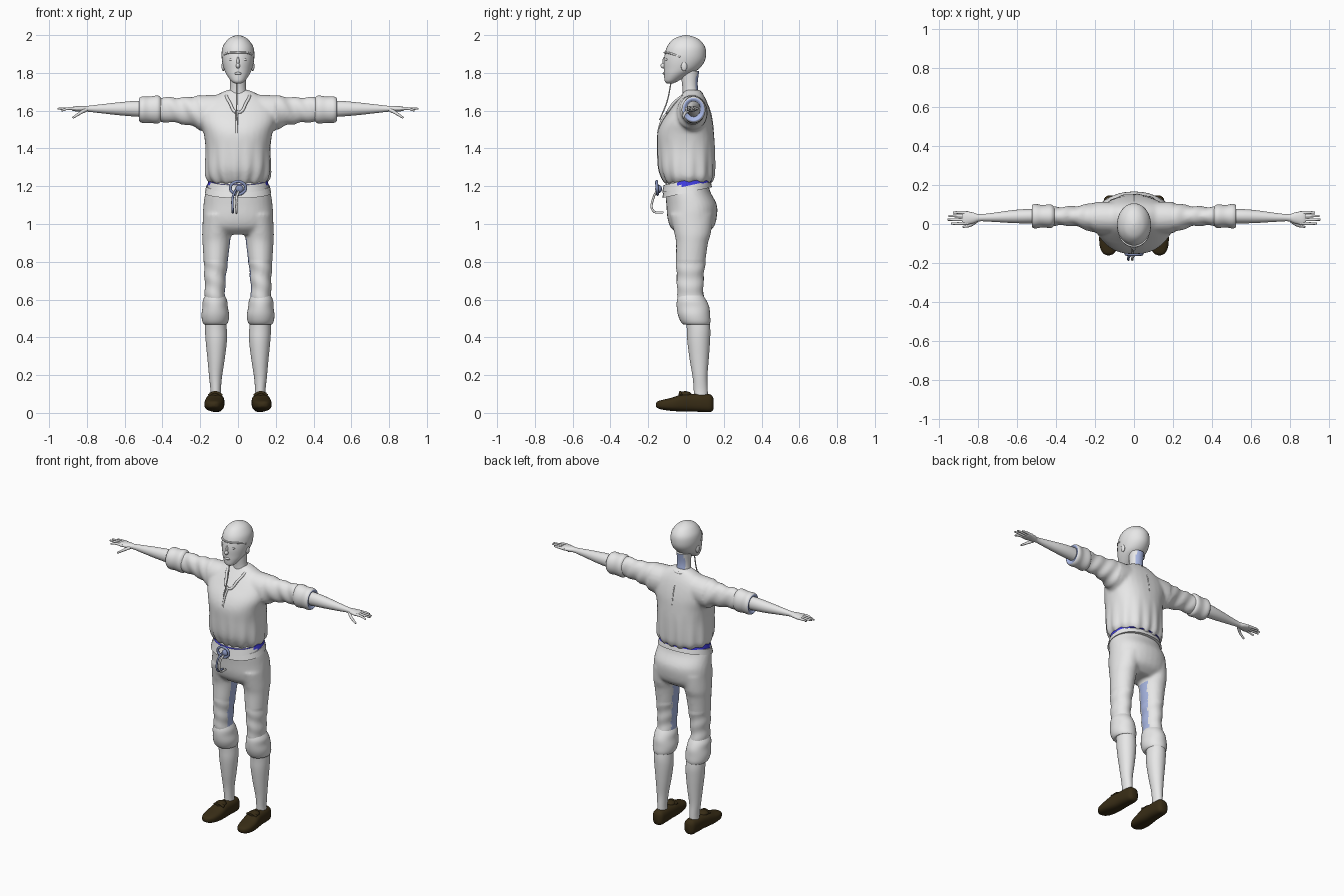
import bpy, bmesh, math
from mathutils import Vector, Matrix

cube = bpy.data.objects.get("Cube")
if cube:
    bpy.data.objects.remove(cube, do_unlink=True)


def material(name, rgb):
    m = bpy.data.materials.new(name)
    m.use_nodes = True
    m.diffuse_color = (*rgb, 1)
    node = next(n for n in m.node_tree.nodes if n.type == 'BSDF_PRINCIPLED')
    node.inputs["Base Color"].default_value = (*rgb, 1)
    return m


GREY = material("light_grey", (.8, .8, .8))
BROWN = material("dark_brown", (.04, .026, .008))
BLUE = material("strong_blue", (.05, .045, .75))
PALE = material("pale_blue", (.4, .48, .78))
STEEL = material("blue_grey", (.24, .29, .5))


def catmull(rows, steps):
    """Smoothly interpolated copies of the rows of a profile."""
    rows = [Vector(r) for r in rows]
    out = []
    for i in range(len(rows) - 1):
        a, b, c, d = rows[max(i - 1, 0)], rows[i], rows[i + 1], rows[min(i + 2, len(rows) - 1)]
        for k in range(steps):
            t = k / steps
            out.append(b + (c - a) * (t / 2) + (a * 2 - b * 5 + c * 4 - d) * (t * t / 2)
                       + (b * 3 - a - c * 3 + d) * (t ** 3 / 2))
    return out + [rows[-1]]


def add_loft(bm, rows, axis='z', power=2.0, segs=32, steps=4):
    """Rows: position on the axis, centre of both other axes, both radii."""
    rings = []
    for p, cu, cv, ru, rv in catmull(rows, steps):
        ring = []
        for i in range(segs):
            a = 2 * math.pi * i / segs
            c, s = math.cos(a), math.sin(a)
            u = cu + ru * math.copysign(abs(c) ** (2 / power), c)
            v = cv + rv * math.copysign(abs(s) ** (2 / power), s)
            ring.append(bm.verts.new({'x': (p, u, v), 'y': (u, p, v), 'z': (u, v, p)}[axis]))
        rings.append(ring)
    faces = [bm.faces.new((r[i], r[(i + 1) % segs], q[(i + 1) % segs], q[i]))
             for r, q in zip(rings, rings[1:]) for i in range(segs)]
    faces += [bm.faces.new(rings[0]), bm.faces.new(rings[-1])]
    bmesh.ops.recalc_face_normals(bm, faces=faces)


def finish(name, bm_or_mesh, mats, mirror=False, angle=50):
    mesh = bm_or_mesh
    if isinstance(mesh, bmesh.types.BMesh):
        mesh = bpy.data.meshes.new(name)
        bm_or_mesh.to_mesh(mesh)
        bm_or_mesh.free()
    ob = bpy.data.objects.new(name, mesh)
    bpy.context.collection.objects.link(ob)
    mesh.materials.clear()
    for m in mats:
        mesh.materials.append(m)
    bpy.ops.object.select_all(action='DESELECT')
    ob.select_set(True)
    bpy.context.view_layer.objects.active = ob
    bpy.ops.object.shade_smooth_by_angle(angle=math.radians(angle))
    if mirror:
        ob.modifiers.new("mirror", 'MIRROR')
    return ob


def loft(name, rows, mats, axis='z', power=2.0, mirror=False):
    bm = bmesh.new()
    add_loft(bm, rows, axis, power)
    return finish(name, bm, mats, mirror)


def baked(ob):
    """Mesh of an object with its modifiers; the object is removed."""
    bpy.context.view_layer.update()
    mesh = bpy.data.meshes.new_from_object(ob.evaluated_get(bpy.context.evaluated_depsgraph_get()))
    bpy.data.objects.remove(ob, do_unlink=True)
    return mesh


def cloth(name, parts, mats, fold=None):
    """Fuse overlapping lofts into one garment."""
    bm = bmesh.new()
    for rows, axis, power in parts:
        add_loft(bm, rows, axis, power)
        if axis == 'x' or rows[0][1]:
            add_loft(bm, [(-r[0], *r[1:]) if axis == 'x' else (r[0], -r[1], *r[2:]) for r in rows], axis, power)
    ob = finish(name, bm, mats)
    mod = ob.modifiers.new("fuse", 'REMESH')
    mod.mode, mod.voxel_size = 'VOXEL', .01
    mod = ob.modifiers.new("soften", 'SMOOTH')
    mod.factor, mod.iterations = .5, 5
    mesh = baked(ob)
    if fold:
        for v, n in [(v, v.normal.copy()) for v in mesh.vertices]:
            v.co += n * fold(v.co)
    return finish(name, mesh, mats, angle=180)


def tube(name, points, radius, mat, mirror=False, closed=False, tip=1.0):
    cu = bpy.data.curves.new(name, 'CURVE')
    cu.dimensions, cu.bevel_depth, cu.bevel_resolution = '3D', radius, 3
    cu.resolution_u, cu.use_fill_caps = 6, True
    sp = cu.splines.new('BEZIER')
    sp.bezier_points.add(len(points) - 1)
    sp.use_cyclic_u = closed
    for i, (bp, p) in enumerate(zip(sp.bezier_points, points)):
        bp.co, bp.handle_left_type, bp.handle_right_type = p, 'AUTO', 'AUTO'
        bp.radius = 1 + (tip - 1) * i / (len(points) - 1)
    ob = bpy.data.objects.new(name, cu)
    bpy.context.collection.objects.link(ob)
    return finish(name, baked(ob), [mat], mirror)


def ball(name, centre, size, mat, mirror=False):
    bm = bmesh.new()
    bmesh.ops.create_uvsphere(bm, u_segments=20, v_segments=12, radius=1,
                              matrix=Matrix.Translation(centre) @ Matrix.Diagonal((*size, 1)))
    return finish(name, bm, [mat], mirror)


def paint(ob, rule):
    for f in ob.data.polygons:
        f.material_index = int(rule(f.center, f.normal))


# Head and face
loft("head", [(1.745, 0, -.085, .018, .018), (1.757, 0, -.077, .036, .036), (1.79, 0, -.05, .06, .066),
              (1.82, 0, -.025, .074, .092), (1.86, 0, -.01, .084, .108), (1.9, 0, -.003, .087, .109),
              (1.94, 0, 0, .08, .1), (1.975, 0, 0, .056, .072), (1.993, 0, 0, .028, .036),
              (2, 0, 0, .003, .003)], [GREY])
neck = loft("neck", [(1.62, 0, .03, .06, .05), (1.7, 0, .024, .045, .042), (1.75, 0, .02, .042, .042),
                     (1.81, 0, .02, .045, .05)], [GREY, PALE])
paint(neck, lambda c, n: n.y > .75 and c.z > 1.69)
ball("nose", (0, -.119, 1.838), (.011, .016, .014), GREY)
ball("nose_bridge", (0, -.112, 1.86), (.008, .013, .026), GREY)
ball("lips", (0, -.114, 1.797), (.02, .01, .007), GREY)
ball("chin", (0, -.095, 1.76), (.024, .016, .014), GREY)
ball("eyes", (.033, -.1, 1.87), (.014, .009, .007), GREY, True)
ball("ears", (.078, -.01, 1.835), (.009, .016, .026), GREY, True)
tube("brow_edge", [(.082, -.03, 1.885), (.055, -.088, 1.905), (0, -.114, 1.907), (-.055, -.088, 1.905),
                   (-.082, -.03, 1.885)], .005, GREY)

# Blouse with sleeves, gathered at the hem
cloth("blouse", [
    ([(1.215, 0, .01, .145, .12), (1.245, 0, .01, .17, .138), (1.3, 0, .003, .174, .15), (1.4, 0, 0, .172, .153),
      (1.48, 0, -.002, .182, .15), (1.54, 0, .006, .2, .135), (1.6, 0, .02, .2, .107), (1.65, 0, .03, .165, .08),
      (1.69, 0, .035, .1, .054), (1.71, 0, .035, .055, .04)], 'z', 2.3),
    ([(.08, .03, 1.6, .08, .085), (.18, .032, 1.587, .082, .095), (.24, .035, 1.596, .066, .08),
      (.3, .04, 1.6, .052, .07), (.37, .04, 1.605, .048, .066), (.45, .04, 1.605, .05, .066)], 'x', 2)], [GREY],
    lambda c: .004 * math.sin(14 * math.atan2(c.y, c.x)) * max(0, min(1, (1.45 - c.z) * 5))
    + .003 * math.sin(c.x * 75 + c.z * 40) * (abs(c.x) > .2))
cuffs = loft("sleeve_cuffs", [(.405, .04, 1.605, .044, .06), (.425, .04, 1.606, .06, .074),
                              (.47, .04, 1.605, .057, .069), (.505, .04, 1.605, .063, .07),
                              (.523, .04, 1.605, .054, .06), (.515, .04, 1.605, .04, .045)], [GREY, PALE], 'x', mirror=True)
paint(cuffs, lambda c, n: n.x > .75 and c.x > .51)
tube("collar", [(0, .082, 1.69), (.058, .05, 1.697), (.062, -.01, 1.68), (.045, -.06, 1.645), (0, -.098, 1.59),
                (-.045, -.06, 1.645), (-.062, -.01, 1.68), (-.058, .05, 1.697)], .008, GREY, closed=True)
tube("neck_opening", [(-.005, -.094, 1.6), (-.007, -.132, 1.54), (-.008, -.148, 1.48)], .006, GREY)
tube("neck_lace", [(-.006, -.08, 1.745), (-.007, -.1, 1.65), (-.01, -.14, 1.55)], .0035, GREY)
tube("back_seam", [(0, .084, 1.69), (0, .127, 1.6), (0, .145, 1.5)], .003, GREY)

# Arms and hands
loft("forearms", [(.4, .04, 1.605, .035, .042), (.53, .04, 1.61, .037, .042), (.62, .038, 1.61, .033, .035),
                  (.72, .034, 1.61, .023, .024), (.79, .032, 1.61, .018, .016), (.82, .031, 1.61, .027, .016),
                  (.865, .03, 1.61, .036, .013), (.88, .03, 1.609, .03, .008)], [GREY], 'x', mirror=True)
for word, y, end, z in (("index", .002, .935, 1.6), ("middle", .022, .955, 1.61),
                        ("ring", .041, .95, 1.612), ("little", .059, .925, 1.61)):
    tube(word + "_fingers", [(.85, y * .9 + .003, 1.61), (.9, y, 1.611), (end, y, z)], .0095, GREY, True, tip=.55)
tube("thumbs", [(.805, .018, 1.605), (.835, -.005, 1.588), (.875, -.015, 1.562)], .011, GREY, True, tip=.5)

# Trousers with rolled knees
trousers = cloth("trousers", [
    ([(1.225, 0, .005, .15, .112), (1.17, 0, .01, .172, .119), (1.1, 0, .03, .183, .134),
      (1.03, 0, .032, .187, .13), (.98, 0, .032, .18, .112), (.945, 0, .03, .13, .07)], 'z', 2.2),
    ([(1.05, .1, .03, .085, .115), (.95, .113, .035, .077, .097), (.9, .115, .032, .073, .085),
      (.8, .118, .025, .064, .078), (.7, .121, .022, .056, .071), (.62, .122, .024, .054, .07),
      (.53, .122, .04, .056, .07)], 'z', 2)], [GREY, PALE],
    lambda c: .002 * math.sin(c.z * 70 + c.x * 30) * (c.z < .8))
paint(trousers, lambda c, n: .58 < c.z < .92 and n.x * c.x < 0 and abs(n.x) > .93)
loft("knee_rolls", [(.625, .122, .025, .05, .064), (.595, .122, .03, .064, .078), (.56, .121, .037, .067, .086),
                    (.52, .12, .042, .073, .085), (.485, .12, .05, .069, .079), (.468, .12, .056, .058, .068),
                    (.478, .12, .06, .045, .055)], [GREY], mirror=True)

# Waistband and belt, tilted down toward the front
def band(name, low, high, rx, ry, mats):
    ob = loft(name, [(low, 0, .006, rx, ry), (high, 0, .006, rx - .008, ry - .008)], mats, power=2.2)
    for v in ob.data.vertices:
        v.co.z += v.co.y * .22
    return ob


band("waistband", 1.165, 1.2, .176, .132, [GREY])
belt = band("belt", 1.195, 1.232, .164, .132, [GREY, BLUE])
paint(belt, lambda c, n: c.y > -.035)
tube("buckle", [(-.032, -.152, 1.17), (.032, -.152, 1.17), (.032, -.155, 1.212), (-.032, -.155, 1.212)],
     .008, STEEL, closed=True)
ball("buckle_knot", (.008, -.145, 1.185), (.022, .018, .022), STEEL)
for word, x in (("outer", -.028), ("inner", -.008)):
    tube(word + "_belt_tail", [(x + .015, -.15, 1.18), (x, -.172, 1.14), (x, -.174, 1.07), (x, -.12, 1.06)],
         .006, STEEL if x < -.02 else GREY)

# Lower legs and shoes
loft("calves", [(.54, .12, .055, .05, .06), (.45, .117, .066, .057, .062), (.38, .115, .067, .056, .06),
                (.28, .116, .07, .045, .05), (.19, .119, .074, .034, .039), (.12, .118, .078, .028, .037),
                (.06, .118, .08, .03, .036)], [GREY], mirror=True)
loft("shoes", [(-.16, .13, .042, .008, .006), (-.15, .13, .043, .028, .018), (-.12, .129, .043, .045, .027),
               (-.07, .126, .046, .052, .036), (-.02, .122, .053, .05, .046), (.03, .119, .054, .045, .047),
               (.09, .117, .053, .042, .048), (.13, .116, .051, .036, .046), (.145, .116, .048, .02, .03)],
     [BROWN], 'y', 2.7, mirror=True)
ball("shoe_tongues", (.122, -.005, .097), (.033, .035, .018), BROWN, True)
tube("shoe_laces", [(.085, -.025, .092), (.12, -.03, .108), (.155, -.025, .092)], .008, BROWN, True)
